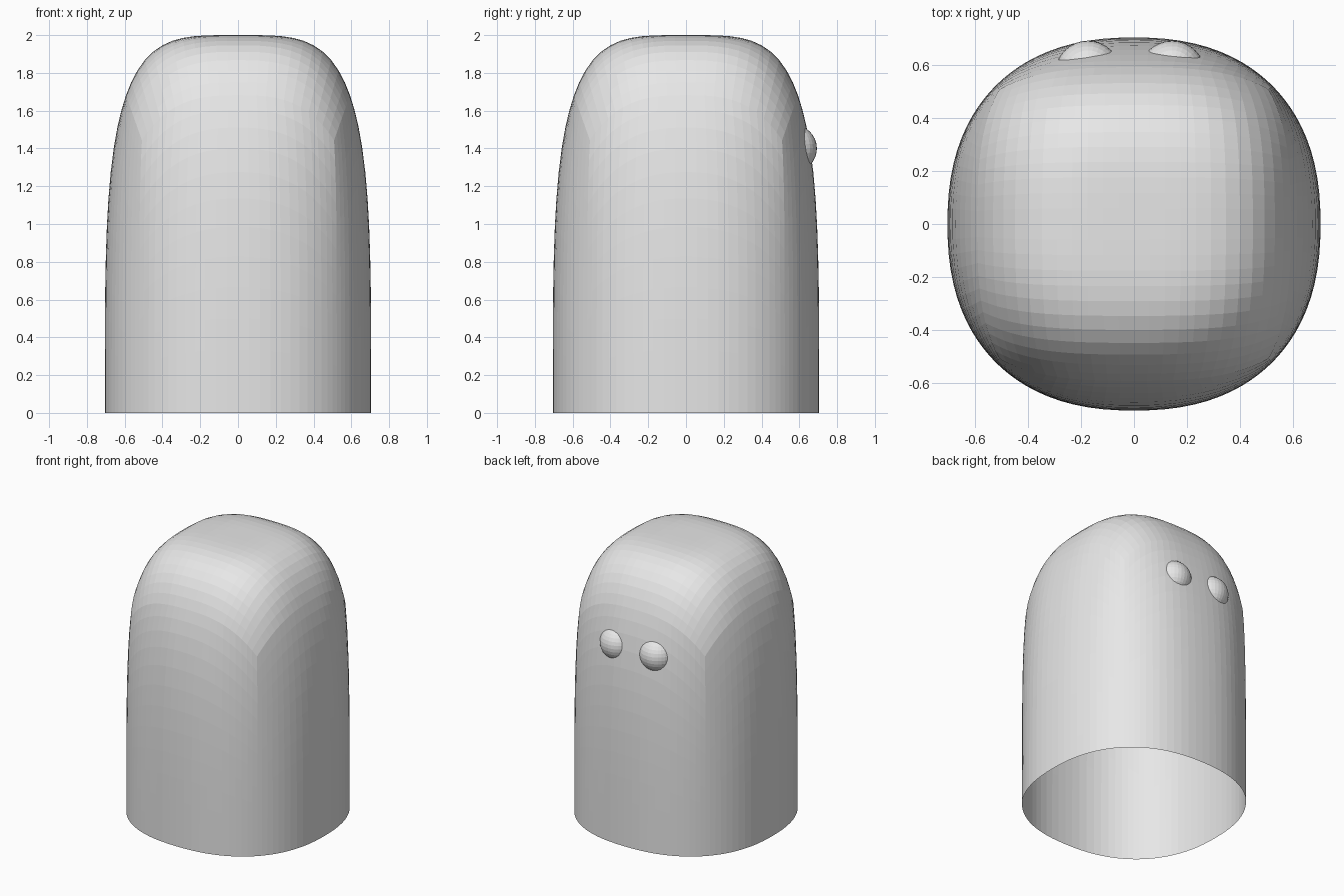
import bpy, bmesh

default = bpy.data.objects.get("Cube")
if default:
    bpy.data.objects.remove(default, do_unlink=True)

# Single plain grey
grey = bpy.data.materials.new("plain grey")
grey.use_nodes = True
grey.diffuse_color = (0.8, 0.8, 0.8, 1)
grey.node_tree.nodes["Principled BSDF"].inputs["Base Color"].default_value = (0.8, 0.8, 0.8, 1)


def add_object(name, bm, location=(0, 0, 0)):
    mesh = bpy.data.meshes.new(name)
    bm.to_mesh(mesh)
    bm.free()
    mesh.materials.append(grey)
    obj = bpy.data.objects.new(name, mesh)
    obj.location = location
    bpy.context.collection.objects.link(obj)
    return obj


# Body: upper half of a gridded cube, puffed out to a rounded block
HALF_WIDTH, HEIGHT, SEGMENTS = 0.705, 2.0, 24
bm = bmesh.new()
bmesh.ops.create_cube(bm, size=2)
bmesh.ops.subdivide_edges(bm, edges=bm.edges[:], cuts=SEGMENTS - 1, use_grid_fill=True)
lower = [v for v in bm.verts if v.co.z < -0.01]
bmesh.ops.delete(bm, geom=lower, context='VERTS')
for v in bm.verts:
    x, y, z = v.co
    # Cross-section grows squarer towards the top; side profile is a squarish arch
    n = 2.32 + 0.48 * z ** 4
    girth = (abs(x) ** n + abs(y) ** n) ** (1 / n)
    reach = (girth ** 4 + z ** 4) ** 0.25
    v.co = (x / reach * HALF_WIDTH, y / reach * HALF_WIDTH, z / reach * HEIGHT)
add_object("body", bm)

# Eyes: balls mostly sunk into the rear wall
for name, x in (("right_eye", -0.174), ("left_eye", 0.144)):
    bm = bmesh.new()
    bmesh.ops.create_uvsphere(bm, u_segments=32, v_segments=16, radius=0.125)
    add_object(name, bm, (x, 0.568, 1.40))
